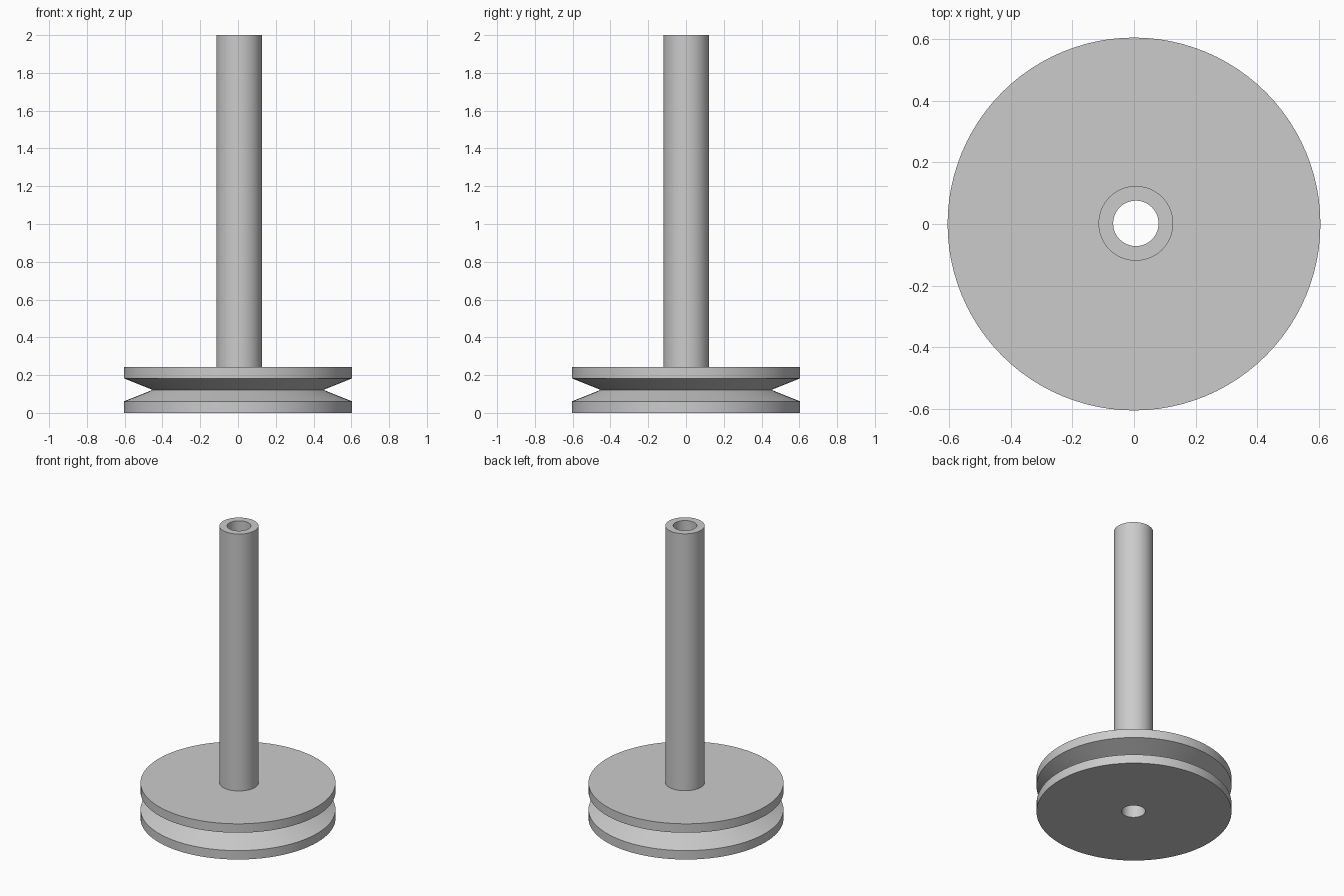
import bpy
import bmesh
from math import cos, sin, tau

cube = bpy.data.objects.get("Cube")
if cube:
    bpy.data.objects.remove(cube)

SEGMENTS = 96
WHEEL = (0.0, 0.0)        # wheel axis
BORE = (0.006, 0.002)     # tube and bore axis, slightly off centre
WHEEL_R, GROOVE_R, TUBE_R, BORE_R = 0.604, 0.452, 0.121, 0.0735
WHEEL_TOP, TUBE_TOP = 0.244, 2.0

grey = bpy.data.materials.new("plain grey")
grey.use_nodes = True
grey.diffuse_color = (0.6, 0.6, 0.6, 1)
grey.node_tree.nodes["Principled BSDF"].inputs["Base Color"].default_value = grey.diffuse_color


def ring_stack(name, rings):
    """Join a series of circles (axis, radius, z) into one surface."""
    bm = bmesh.new()
    loops = []
    for (cx, cy), r, z in rings:
        angles = [tau * i / SEGMENTS for i in range(SEGMENTS)]
        loops.append([bm.verts.new((cx + r * cos(a), cy + r * sin(a), z)) for a in angles])
    for low, high in zip(loops, loops[1:]):
        for i in range(SEGMENTS):
            j = (i + 1) % SEGMENTS
            bm.faces.new((low[i], low[j], high[j], high[i]))
    mesh = bpy.data.meshes.new(name)
    bm.to_mesh(mesh)
    bm.free()
    mesh.materials.append(grey)
    obj = bpy.data.objects.new(name, mesh)
    bpy.context.collection.objects.link(obj)
    bpy.ops.object.select_all(action="DESELECT")
    obj.select_set(True)
    bpy.context.view_layer.objects.active = obj
    bpy.ops.object.shade_smooth_by_angle(angle=0.4)
    return obj


# Wheel with a V groove: underside, lower rim, groove, upper rim, top
ring_stack("grooved_wheel", [
    (BORE, BORE_R, 0),
    (WHEEL, WHEEL_R, 0),
    (WHEEL, WHEEL_R, 0.061),
    (WHEEL, GROOVE_R, 0.122),
    (WHEEL, WHEEL_R, 0.183),
    (WHEEL, WHEEL_R, WHEEL_TOP),
    (BORE, TUBE_R, WHEEL_TOP),
])

# Hollow tube: outer wall, top lip, then the bore down through the wheel
ring_stack("hollow_tube", [
    (BORE, TUBE_R, WHEEL_TOP),
    (BORE, TUBE_R, TUBE_TOP),
    (BORE, BORE_R, TUBE_TOP),
    (BORE, BORE_R, 0),
])
